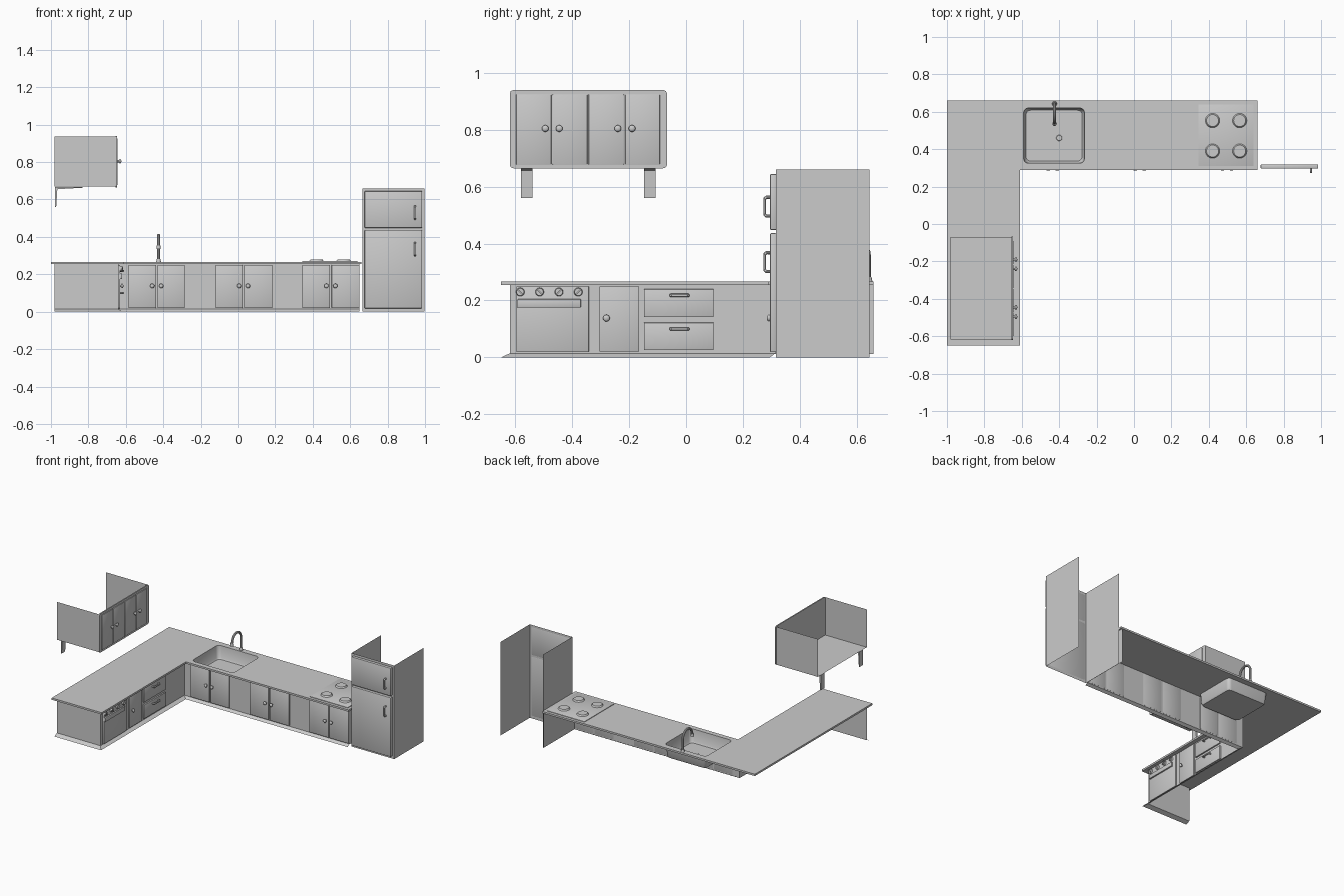
import bpy, bmesh, math
from mathutils import Vector, Matrix

if "Cube" in bpy.data.objects:
    bpy.data.objects.remove(bpy.data.objects["Cube"])


def finish(name, bm, smooth=False):
    bmesh.ops.recalc_face_normals(bm, faces=bm.faces)
    me = bpy.data.meshes.new(name)
    bm.to_mesh(me)
    bm.free()
    ob = bpy.data.objects.new(name, me)
    bpy.context.collection.objects.link(ob)
    if smooth:
        shade(ob)
    return ob


def shade(ob):
    bpy.ops.object.select_all(action='DESELECT')
    ob.select_set(True)
    bpy.context.view_layer.objects.active = ob
    bpy.ops.object.shade_smooth_by_angle(angle=math.radians(35))


def box(name, x, y, z, bevel=0.0):
    """Box from three (min, max) ranges."""
    bm = bmesh.new()
    bmesh.ops.create_cube(bm, size=1)
    for v in bm.verts:
        v.co = Vector([(r[0] + r[1]) / 2 + c * (r[1] - r[0]) for r, c in zip((x, y, z), v.co)])
    if bevel:
        bmesh.ops.bevel(bm, geom=bm.edges[:], offset=bevel, segments=2, affect='EDGES', profile=0.5)
    return finish(name, bm, bevel > 0)


def strip(name, low, high):
    """Open sheet between two matching 3D paths."""
    bm = bmesh.new()
    a = [bm.verts.new(p) for p in low]
    b = [bm.verts.new(p) for p in high]
    for i in range(len(a) - 1):
        bm.faces.new((a[i], a[i + 1], b[i + 1], b[i]))
    return finish(name, bm)


def wall(name, pts, z0, z1):
    return strip(name, [(*p, z0) for p in pts], [(*p, z1) for p in pts])


def disc(name, pos, r1, r2, depth, direction=(0, 0, 1), seg=24):
    """Tapered cylinder whose base sits at pos."""
    d = Vector(direction)
    bm = bmesh.new()
    rot = d.to_track_quat('Z', 'Y').to_matrix().to_4x4()
    bmesh.ops.create_cone(bm, cap_ends=True, segments=seg, radius1=r1, radius2=r2, depth=depth,
                          matrix=Matrix.Translation(Vector(pos) + d * depth / 2) @ rot)
    return finish(name, bm, True)


def knob(name, pos, direction):
    """Round knob on a short stem."""
    d = Vector(direction)
    disc(name + "_stem", pos, .006, .006, .012, d, 12)
    bm = bmesh.new()
    rot = d.to_track_quat('Z', 'Y').to_matrix().to_4x4()
    bmesh.ops.create_uvsphere(bm, u_segments=16, v_segments=10, radius=.012,
                              matrix=Matrix.Translation(Vector(pos) + d * .013) @ rot @ Matrix.Diagonal((1, 1, .6, 1)))
    finish(name, bm, True)


def curve_mesh(name, splines, dims, bevel=0.0, extrude=0.0, z=0.0, cyclic=False):
    cu = bpy.data.curves.new(name, 'CURVE')
    cu.dimensions = dims
    cu.bevel_depth, cu.bevel_resolution, cu.extrude = bevel, 3, extrude
    cu.use_fill_caps = dims == '3D'
    if dims == '2D':
        cu.fill_mode = 'BOTH'
    for pts in splines:
        s = cu.splines.new('POLY')
        s.points.add(len(pts) - 1)
        for p, c in zip(s.points, pts):
            p.co = (*c, 1) if len(c) == 3 else (*c, 0, 1)
        s.use_cyclic_u = cyclic
    ob = bpy.data.objects.new(name, cu)
    ob.location.z = z
    bpy.context.collection.objects.link(ob)
    bpy.ops.object.select_all(action='DESELECT')
    ob.select_set(True)
    bpy.context.view_layer.objects.active = ob
    bpy.ops.object.convert(target='MESH')
    shade(bpy.context.object)


def rounded(x0, x1, y0, y1, r, n=5):
    pts = []
    for k, (cx, cy) in enumerate([(x1 - r, y1 - r), (x0 + r, y1 - r), (x0 + r, y0 + r), (x1 - r, y0 + r)]):
        for i in range(n + 1):
            a = math.pi / 2 * (k + i / n)
            pts.append((cx + r * math.cos(a), cy + r * math.sin(a)))
    return pts


def handle(name, centre, along, out, length, reach=.018, r=.005):
    """Bar handle with bent ends."""
    c, a, o = Vector(centre), Vector(along) * length / 2, Vector(out) * reach
    k = .7
    curve_mesh(name, [[c - a, c - a + o * .7, c - a * k - a * .15 + o, c + a * k + a * .15 + o,
                       c + a + o * .7, c + a]], '3D', bevel=r)


TOP, UNDER = .267, .254
PX, NY = (1, 0, 0), (0, -1, 0)

# L-shaped worktop with sink opening
ell = [(-1, -.65), (-.61, -.65), (-.61, .29), (.66, .29), (.66, .66), (-1, .66)]
rim = rounded(-.59, -.265, .325, .62, .025)
curve_mesh("worktop", [ell, rim], '2D', extrude=(TOP - UNDER) / 2, z=(TOP + UNDER) / 2, cyclic=True)

# sink basin and drain
bm = bmesh.new()
cx, cy = -.4275, .4725
rings = [[bm.verts.new((cx + (x - cx) * s, cy + (y - cy) * s, z)) for x, y in rim]
         for s, z in ((1, TOP), (.96, .185), (.92, .175))]
for a, b in zip(rings, rings[1:]):
    for i in range(len(a)):
        j = (i + 1) % len(a)
        bm.faces.new((a[i], a[j], b[j], b[i]))
bm.faces.new(rings[-1])
finish("sink_basin", bm, True)
disc("sink_drain", (-.4, .46, .175), .016, .014, .003)

# gooseneck tap
disc("tap_base", (-.425, .643, TOP), .013, .01, .015)
arc = [(-.425, .592 + .051 * math.cos(t * math.pi / 12), .357 + .051 * math.sin(t * math.pi / 12)) for t in range(13)]
curve_mesh("tap_spout", [[(-.425, .643, TOP)] + arc + [(-.425, .536, .345)]], '3D', bevel=.008)
disc("tap_nozzle", (-.425, .536, .335), .012, .01, .02)

# base cabinet shell and sloping skirting
shell = [(-.98, -.62), (-.64, -.62), (-.64, .315), (.65, .315), (.65, .66)]
wall("base_cabinet_shell", shell, .012, UNDER)
outer = [(-.98, -.65), (-.615, -.65), (-.615, .295), (.65, .295)]
strip("skirting", [(*p, 0) for p in outer], [(*p, .014) for p in shell[:4]])

# back run doors in pairs
for n, (x0, xm, x1) in enumerate([(-.585, -.435, -.285), (-.12, .03, .185), (.345, .497, .65)]):
    for side, a, b, k in (("left", x0, xm - .004, xm - .024), ("right", xm + .004, x1, xm + .024)):
        box(f"base_door_{n}_{side}", (a, b), (.305, .316), (.02, .25), .002)
        knob(f"base_knob_{n}_{side}", (k, .305, .138), NY)

# oven with dials and handle strip
box("oven_door", (-.641, -.63), (-.597, -.342), (.018, .25), .002)
box("oven_handle_strip", (-.632, -.62), (-.593, -.37), (.175, .205), .003)
for i in range(4):
    y = -.583 + i * .068
    disc(f"oven_dial_{i}", (-.63, y, .23), .015, .013, .01, PX)
    grip = box(f"oven_dial_grip_{i}", (-.004, .006), (-.0025, .0025), (-.013, .013))
    grip.location = (-.62, y, .23)
    grip.rotation_euler.x = math.radians(45 if i < 2 else -45)

# narrow door and drawers
box("side_door", (-.641, -.633), (-.305, -.165), (.02, .25), .002)
knob("side_knob", (-.633, -.28, .138), PX)
for n, (z0, z1, zh) in enumerate([(.025, .122, .1), (.141, .24, .218)]):
    box(f"drawer_{n}", (-.641, -.63), (-.148, .097), (z0, z1), .002)
    handle(f"drawer_handle_{n}", (-.63, -.023, zh), (0, 1, 0), PX, .06, .015, .006)

# hob with four burners
box("hob_plate", (.345, .64), (.31, .64), (TOP - .004, TOP + .004), .0015)
for i, x in enumerate((.42, .565)):
    for j, y in enumerate((.39, .553)):
        disc(f"burner_{i}_{j}", (x, y, TOP + .003), .039, .032, .01, seg=32)

# fridge shell, doors and handles
wall("fridge_shell", [(.665, .645), (.665, .317), (.998, .317), (.998, .645)], 0, .66)
for name, z0, z1, zh in (("lower", .018, .437, .335), ("upper", .448, .645, .53)):
    box(f"fridge_{name}_door", (.677, .985), (.296, .318), (z0, z1), .004)
    handle(f"fridge_{name}_handle", (.947, .297, zh), (0, 0, 1), NY, .066, .02, .006)

# wall cabinet: open-topped shell, rounded front, doors
wall("wall_cabinet_shell", [(-.98, -.07), (-.652, -.07), (-.652, -.617), (-.98, -.617)], .67, .937)
strip("wall_cabinet_floor", [(-.98, -.617, .67), (-.652, -.617, .67)], [(-.98, -.07, .67), (-.652, -.07, .67)])
front = rounded(-.62, -.067, .665, .94, .014)
bm = bmesh.new()
face = bm.faces.new([bm.verts.new((-.656, y, z)) for y, z in front])
ext = bmesh.ops.extrude_face_region(bm, geom=[face])
for v in ext["geom"]:
    if isinstance(v, bmesh.types.BMVert):
        v.co.x += .008
finish("wall_cabinet_front", bm, True)
edges = [-.6, -.472, -.345, -.216, -.09]
for i, ky in enumerate((-.495, -.446, -.24, -.19)):
    box(f"wall_door_{i}", (-.65, -.643), (edges[i] + .002, edges[i + 1] - .002), (.678, .925), .003)
    knob(f"wall_knob_{i}", (-.644, ky, .805), PX)

# wall brackets
for i, y in enumerate((-.56, -.128)):
    prof = [(-.978, .56), (-.972, .56), (-.966, .655), (-.83, .663), (-.83, .667), (-.978, .667)]
    bm = bmesh.new()
    a, b = [[bm.verts.new((x, y + s, z)) for x, z in prof] for s in (-.02, .02)]
    bm.faces.new(a)
    bm.faces.new(b)
    for k in range(len(a)):
        m = (k + 1) % len(a)
        bm.faces.new((a[k], a[m], b[m], b[k]))
    finish(f"wall_bracket_{i}", bm)
